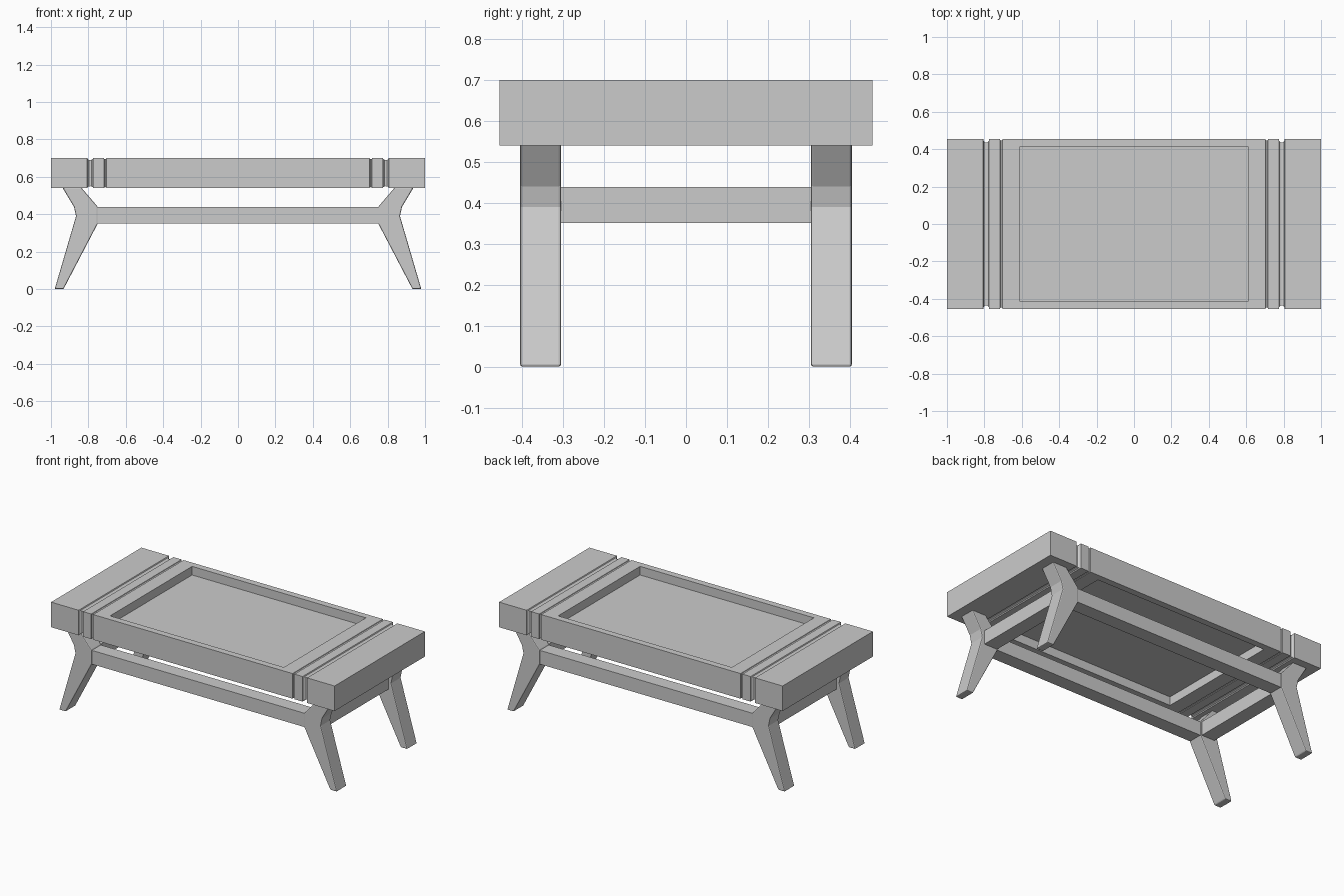
import bpy, bmesh

if "Cube" in bpy.data.objects:
    bpy.data.objects.remove(bpy.data.objects["Cube"])


def make(name, bm, bevel=0.0):
    bmesh.ops.recalc_face_normals(bm, faces=bm.faces)
    me = bpy.data.meshes.new(name)
    bm.to_mesh(me)
    bm.free()
    ob = bpy.data.objects.new(name, me)
    bpy.context.collection.objects.link(ob)
    if bevel:
        m = ob.modifiers.new("bevel", 'BEVEL')
        m.width = bevel
        m.segments = 2
    return ob


def box(name, lo, hi, bevel=0.0):
    bm = bmesh.new()
    bmesh.ops.create_cube(bm, size=1)
    for v in bm.verts:
        v.co = [(a + b) / 2 + c * (b - a) for a, b, c in zip(lo, hi, v.co)]
    return make(name, bm, bevel)


def mirror(ob, x, y):
    m = ob.modifiers.new("mirror", 'MIRROR')
    m.use_axis = (x, y, False)


def loft(name, rings):
    bm = bmesh.new()
    loops = [[bm.verts.new(p) for p in r] for r in rings]
    n = len(loops[0])
    for a, b in zip(loops, loops[1:]):
        for i in range(n):
            j = (i + 1) % n
            bm.faces.new((a[i], a[j], b[j], b[i]))
    bm.faces.new(loops[0])
    bm.faces.new(loops[-1])
    return bm


# Table top: rectangular section with rounded grooves running around it
half = [(0.703, 0), (0.705, 0.007), (0.710, 0.010), (0.715, 0.007), (0.717, 0),
        (0.774, 0), (0.777, 0.012), (0.784, 0.019), (0.790, 0.020),
        (0.796, 0.019), (0.803, 0.012), (0.806, 0), (1.0, 0)]
stations = [(-x, d) for x, d in reversed(half)] + half
rings = []
for x, d in stations:
    y, z0, z1 = 0.455 - d, 0.54 + d * 0.5, 0.70 - d * 0.5
    rings.append([(x, -y, z0), (x, y, z0), (x, y, z1), (x, -y, z1)])
top = make("table_top", loft("table_top", rings))

# Opening through the top, closed by an inset panel
cutter = box("opening_cutter", (-0.613, -0.413, 0.4), (0.613, 0.413, 0.9))
cutter.hide_render = True
cutter.hide_viewport = True
cut = top.modifiers.new("opening", 'BOOLEAN')
cut.operation = 'DIFFERENCE'
cut.solver = 'EXACT'
cut.object = cutter
box("inset_panel", (-0.613, -0.413, 0.595), (0.613, 0.413, 0.645))

# Angled legs
profile = [(0.84, 0.545), (0.94, 0.545), (0.877, 0.44), (0.866, 0.39),
           (0.98, 0.0), (0.933, 0.0), (0.75, 0.35), (0.75, 0.44)]
leg = make("legs", loft("legs", [[(x, y, z) for x, z in profile]
                                 for y in (0.305, 0.405)]), 0.006)
mirror(leg, True, True)

# Long and short stretcher rails between the leg knees
long_rail = box("long_rails", (-0.752, 0.31, 0.35), (0.752, 0.40, 0.438))
mirror(long_rail, False, True)
short_rail = box("short_rails", (0.757, -0.308, 0.35), (0.85, 0.308, 0.438))
mirror(short_rail, True, False)
